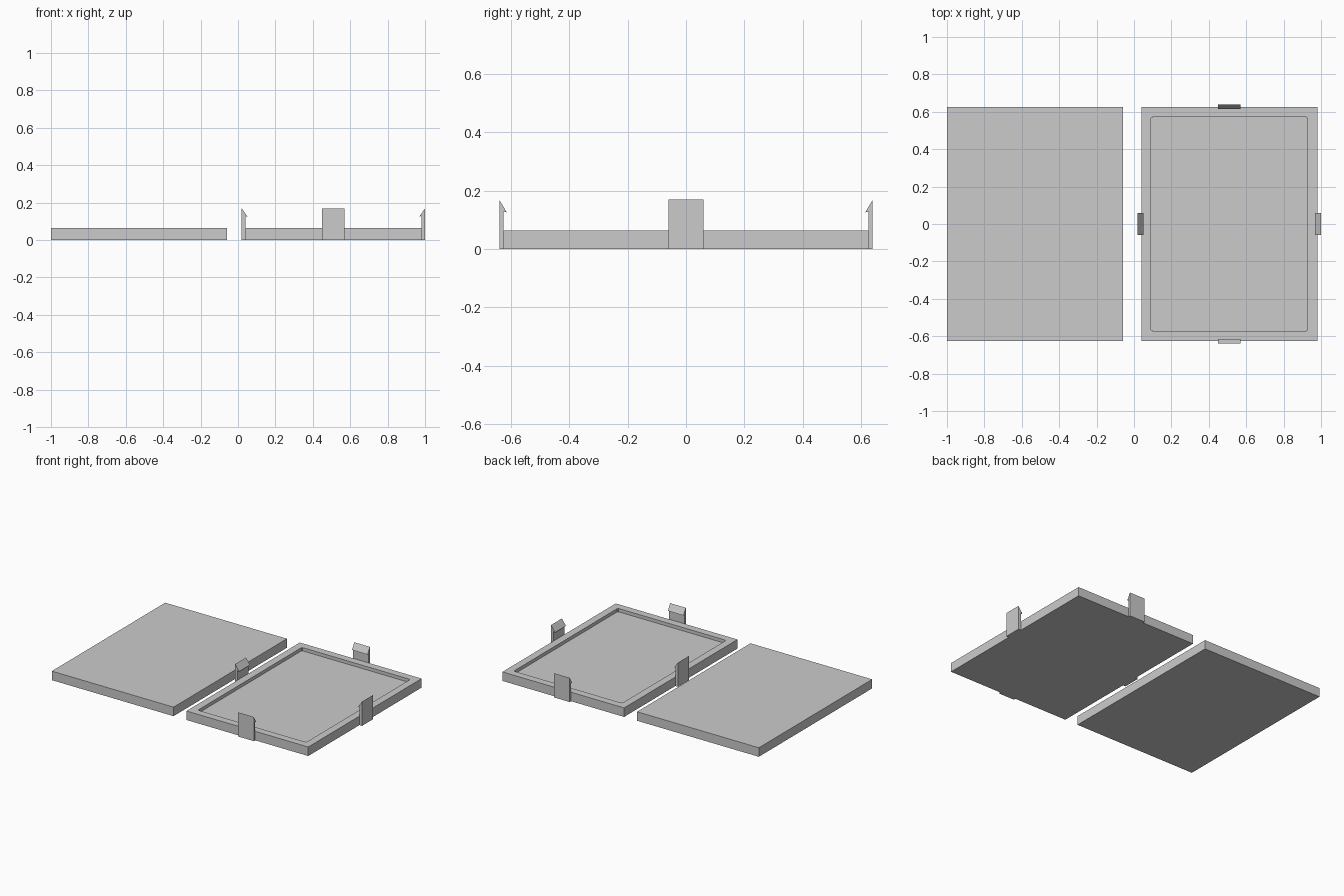
import bpy
import bmesh
from math import pi
from mathutils import Matrix, Vector

if "Cube" in bpy.data.objects:
    bpy.data.objects.remove(bpy.data.objects["Cube"], do_unlink=True)

GREY = (0.6, 0.6, 0.6, 1)
grey = bpy.data.materials.new("light grey")
grey.use_nodes = True
grey.diffuse_color = GREY
grey.node_tree.nodes["Principled BSDF"].inputs["Base Color"].default_value = GREY

HALF_X, HALF_Y, HEIGHT = 0.47, 0.625, 0.063
TRAY_X = 0.51
RIM, DEPTH = 0.073, 0.023
CLIP_HALF_WIDTH = 0.06


def finish(name, bm):
    bmesh.ops.recalc_face_normals(bm, faces=bm.faces)
    mesh = bpy.data.meshes.new(name)
    bm.to_mesh(mesh)
    bm.free()
    mesh.materials.append(grey)
    obj = bpy.data.objects.new(name, mesh)
    bpy.context.collection.objects.link(obj)
    return obj


def slab(centre_x):
    bm = bmesh.new()
    place = Matrix.Translation((centre_x, 0, HEIGHT / 2))
    size = Matrix.Diagonal((2 * HALF_X, 2 * HALF_Y, HEIGHT, 1))
    bmesh.ops.create_cube(bm, size=1, matrix=place @ size)
    return bm


# Flat cover panel
finish("cover_panel", slab(HALF_X - 1))

# Tray with a shallow recess pushed into its top
bm = slab(TRAY_X)
top = max(bm.faces, key=lambda f: f.calc_center_median().z)
bmesh.ops.inset_region(bm, faces=[top], thickness=RIM)
floor = bmesh.ops.extrude_discrete_faces(bm, faces=[top])["faces"][0]
bmesh.ops.translate(bm, verts=floor.verts, vec=(0, 0, -DEPTH))
# Slightly eased recess corners
corners = [e for e in bm.edges
           if abs(e.verts[0].co.z - e.verts[1].co.z) > DEPTH / 2
           and all(abs(v.co.y) < HALF_Y - RIM / 2 for v in e.verts)]
bmesh.ops.bevel(bm, geom=corners, offset=0.006, segments=2, affect='EDGES')
finish("tray", bm)


def clip(name, angle, reach, thickness):
    """Snap clip with an inward barb; reach is the distance to the tray side."""
    profile = [(0, 0), (thickness, 0), (thickness, 0.169),
               (-0.011, 0.125), (0, 0.128)]
    bm = bmesh.new()
    face = bm.faces.new([bm.verts.new((reach + u, -CLIP_HALF_WIDTH, z))
                         for u, z in profile])
    side = bmesh.ops.extrude_face_region(bm, geom=[face])["geom"]
    verts = [g for g in side if isinstance(g, bmesh.types.BMVert)]
    bmesh.ops.translate(bm, verts=verts, vec=Vector((0, 2 * CLIP_HALF_WIDTH, 0)))
    turn = Matrix.Translation((TRAY_X, 0, 0)) @ Matrix.Rotation(angle, 4, 'Z')
    bm.transform(turn)
    finish(name, bm)


# One clip in the middle of each tray side
clip("left_clip", 0, HALF_X, 0.02)
clip("back_clip", pi / 2, HALF_Y, 0.015)
clip("right_clip", pi, HALF_X, 0.02)
clip("front_clip", -pi / 2, HALF_Y, 0.015)
